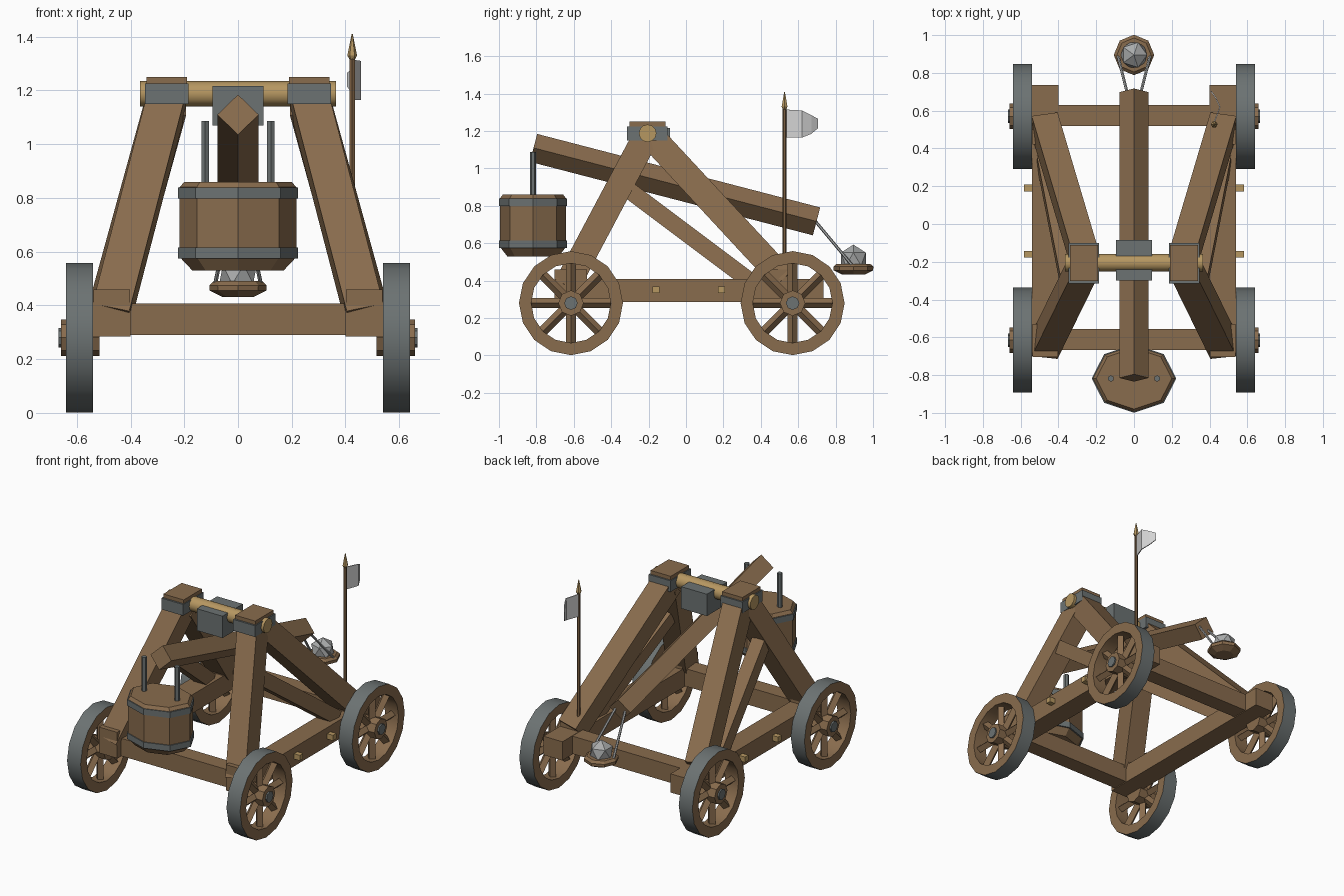
import bpy, bmesh, math
from mathutils import Vector, Matrix

old = bpy.data.objects.get("Cube")
if old:
    bpy.data.objects.remove(old)


def material(name, rgb):
    m = bpy.data.materials.new(name)
    m.use_nodes = True
    m.diffuse_color = (*rgb, 1)
    m.node_tree.nodes["Principled BSDF"].inputs["Base Color"].default_value = (*rgb, 1)
    return m


WOOD = material("wood", (0.25, 0.15, 0.075))
DARK_WOOD = material("dark wood", (0.2, 0.115, 0.055))
IRON = material("iron", (0.15, 0.17, 0.17))
GOLD = material("pale wood", (0.47, 0.31, 0.12))
STONE = material("stone", (0.4, 0.41, 0.41))
CLOTH = material("cloth", (0.66, 0.66, 0.66))


def finish(name, bm, *mats):
    bmesh.ops.recalc_face_normals(bm, faces=bm.faces)
    mesh = bpy.data.meshes.new(name)
    bm.to_mesh(mesh)
    bm.free()
    for m in mats:
        mesh.materials.append(m)
    ob = bpy.data.objects.new(name, mesh)
    bpy.context.collection.objects.link(ob)
    return ob


def smooth(ob):
    bpy.ops.object.select_all(action='DESELECT')
    ob.select_set(True)
    bpy.context.view_layer.objects.active = ob
    bpy.ops.object.shade_smooth_by_angle(angle=math.radians(35))


def box(name, lo, hi, mat):
    lo, hi = Vector(lo), Vector(hi)
    bm = bmesh.new()
    bmesh.ops.create_cube(bm, size=1, matrix=Matrix.Translation((lo + hi) / 2)
                          @ Matrix.Diagonal((*(hi - lo), 1)))
    return finish(name, bm, mat)


def frame(a, b):
    """Matrix whose z axis runs from a to b, with its x axis kept near world x."""
    d = (b - a).normalized()
    ref = Vector((0, 1, 0)) if abs(d.x) > 0.9 else Vector((1, 0, 0))
    side = (ref - d * ref.dot(d)).normalized()
    m = Matrix((side, d.cross(side), d)).transposed().to_4x4()
    return Matrix.Translation((a + b) / 2) @ m


def beam(name, a, b, w, h, mat):
    a, b = Vector(a), Vector(b)
    bm = bmesh.new()
    bmesh.ops.create_cube(bm, size=1, matrix=frame(a, b)
                          @ Matrix.Diagonal((w, h, (b - a).length, 1)))
    return finish(name, bm, mat)


def add_rod(bm, a, b, r, n, r2=None):
    a, b = Vector(a), Vector(b)
    bmesh.ops.create_cone(bm, cap_ends=True, segments=n, radius1=r,
                          radius2=r if r2 is None else r2,
                          depth=(b - a).length, matrix=frame(a, b))


def rod(name, a, b, r, n, mat, r2=None):
    bm = bmesh.new()
    add_rod(bm, a, b, r, n, r2)
    return finish(name, bm, mat)


def lathe(name, profile, centre, scale, n, mat):
    """Stack of n-sided rings (radius, z), capped at both ends."""
    bm = bmesh.new()
    rings = []
    for r, z in profile:
        rings.append([bm.verts.new((centre[0] + r * scale[0] * math.cos(math.tau * i / n),
                                    centre[1] + r * scale[1] * math.sin(math.tau * i / n), z))
                      for i in range(n)])
    for p, q in zip(rings, rings[1:]):
        for i in range(n):
            bm.faces.new((p[i], p[i - 1], q[i - 1], q[i]))
    bm.faces.new(rings[0])
    bm.faces.new(rings[-1])
    return finish(name, bm, mat)


def wheel(name, s, y, z=0.28):
    # Rim: wooden ring with an iron tread
    bm = bmesh.new()
    n, loops = 16, []
    for r, x in ((0.278, 0.54), (0.278, 0.64), (0.213, 0.64), (0.213, 0.54)):
        loops.append([bm.verts.new((s * x, y + r * math.sin(math.tau * i / n),
                                    z + r * math.cos(math.tau * i / n))) for i in range(n)])
    for k in range(4):
        p, q = loops[k], loops[(k + 1) % 4]
        for i in range(n):
            bm.faces.new((p[i], p[i - 1], q[i - 1], q[i])).material_index = int(k == 0)
    smooth(finish(name + "_rim", bm, WOOD, IRON))
    # Spokes
    bm = bmesh.new()
    for i in range(8):
        a = math.tau * i / 8
        u = Vector((0, math.sin(a), math.cos(a)))
        c = Vector((s * 0.59, y, z))
        add_rod(bm, c + u * 0.04, c + u * 0.225, 0.027, 4)
    finish(name + "_spokes", bm, WOOD)
    # Hub and its iron cap
    rod(name + "_hub", (s * 0.515, y, z), (s * 0.658, y, z), 0.068, 8, WOOD)
    rod(name + "_hub_cap", (s * 0.64, y, z), (s * 0.668, y, z), 0.036, 8, IRON)


# Chassis, legs and wheels, mirrored left and right
for s, side in ((1, "left"), (-1, "right")):
    def sbox(name, x, y, z, mat):
        xs = sorted((s * x[0], s * x[1]))
        box(f"{side}_{name}", (xs[0], y[0], z[0]), (xs[1], y[1], z[1]), mat)

    sbox("rail", (0.40, 0.54), (-0.70, 0.735), (0.285, 0.41), WOOD)
    sbox("front_block", (0.402, 0.538), (-0.703, -0.53), (0.29, 0.46), WOOD)
    sbox("rear_block", (0.402, 0.538), (0.42, 0.56), (0.40, 0.46), WOOD)
    for i, y in enumerate((-0.16, 0.19)):
        sbox(f"peg_{i + 1}", (0.53, 0.582), (y - 0.018, y + 0.018), (0.333, 0.369), GOLD)
    beam(side + "_front_leg", (s * 0.473, -0.645, 0.36), (s * 0.262, -0.215, 1.17),
         0.14, 0.14, WOOD)
    beam(side + "_rear_leg", (s * 0.473, 0.53, 0.40), (s * 0.262, -0.18, 1.165),
         0.14, 0.14, WOOD)
    beam(side + "_brace", (s * 0.47, 0.34, 0.40), (s * 0.345, -0.30, 0.88), 0.09, 0.09, WOOD)
    sbox("bearing", (0.185, 0.347), (-0.315, -0.10), (1.15, 1.225), IRON)
    sbox("bearing_cap", (0.19, 0.34), (-0.303, -0.11), (1.20, 1.25), WOOD)
    wheel(side + "_front_wheel", s, -0.615)
    wheel(side + "_rear_wheel", s, 0.57)
    # Bucket hanger and sling rope
    rod(side + "_hanger", (s * 0.122, -0.818, 0.84), (s * 0.122, -0.818, 1.087), 0.017, 6, IRON)
    rod(side + "_sling_rope", (s * 0.035, 0.69, 0.72), (s * 0.085, 0.89, 0.48), 0.008, 6, STONE)

for name, y in (("front", -0.612), ("rear", 0.575)):
    box(name + "_cross_beam", (-0.41, y - 0.055, 0.29), (0.41, y + 0.055, 0.408), WOOD)

# Pivot and throwing arm
smooth(rod("pivot_axle", (-0.365, -0.205, 1.188), (0.365, -0.205, 1.188), 0.047, 12, GOLD))
box("arm_collar", (-0.095, -0.30, 1.07), (0.095, -0.085, 1.216), IRON)
rod("throwing_arm", (0, -0.815, 1.11), (0, 0.698, 0.717), 0.077, 4, WOOD)

# Counterweight bucket
BUCKET, OVAL = (0, -0.818), (1, 0.81)
lathe("bucket", ((0.17, 0.53), (0.217, 0.58), (0.217, 0.84), (0.2, 0.86)), BUCKET, OVAL, 8, WOOD)
for name, z in (("lower", 0.575), ("upper", 0.798)):
    lathe(f"bucket_{name}_band", ((0.224, z), (0.224, z + 0.04)), BUCKET, OVAL, 8, IRON)

# Sling pouch and stone
lathe("sling_pouch", ((0.06, 0.432), (0.105, 0.455), (0.107, 0.475), (0.09, 0.49)),
      (0, 0.895), (1, 1), 8, WOOD)
bm = bmesh.new()
bmesh.ops.create_icosphere(bm, subdivisions=1, radius=0.078,
                           matrix=Matrix.Translation((0, 0.895, 0.515)))
finish("stone", bm, STONE)

# Flag pole, tip and flag
POLE = (0.425, 0.527)
rod("flag_pole", (*POLE, 0.40), (*POLE, 1.33), 0.011, 6, DARK_WOOD)
lathe("flag_tip", ((0.01, 1.315), (0.018, 1.33), (0.002, 1.41)), POLE, (1, 1), 6, GOLD)
bm = bmesh.new()
columns = []
for x, y, low, high in ((0.425, 0.53, 1.165, 1.315), (0.458, 0.62, 1.165, 1.31),
                        (0.435, 0.67, 1.185, 1.285), (0.41, 0.706, 1.215, 1.265)):
    columns.append((bm.verts.new((x, y, low)), bm.verts.new((x, y, high))))
for p, q in zip(columns, columns[1:]):
    bm.faces.new((p[0], q[0], q[1], p[1]))
flag = finish("flag", bm, CLOTH)
flag.modifiers.new("thickness", 'SOLIDIFY').thickness = 0.006
